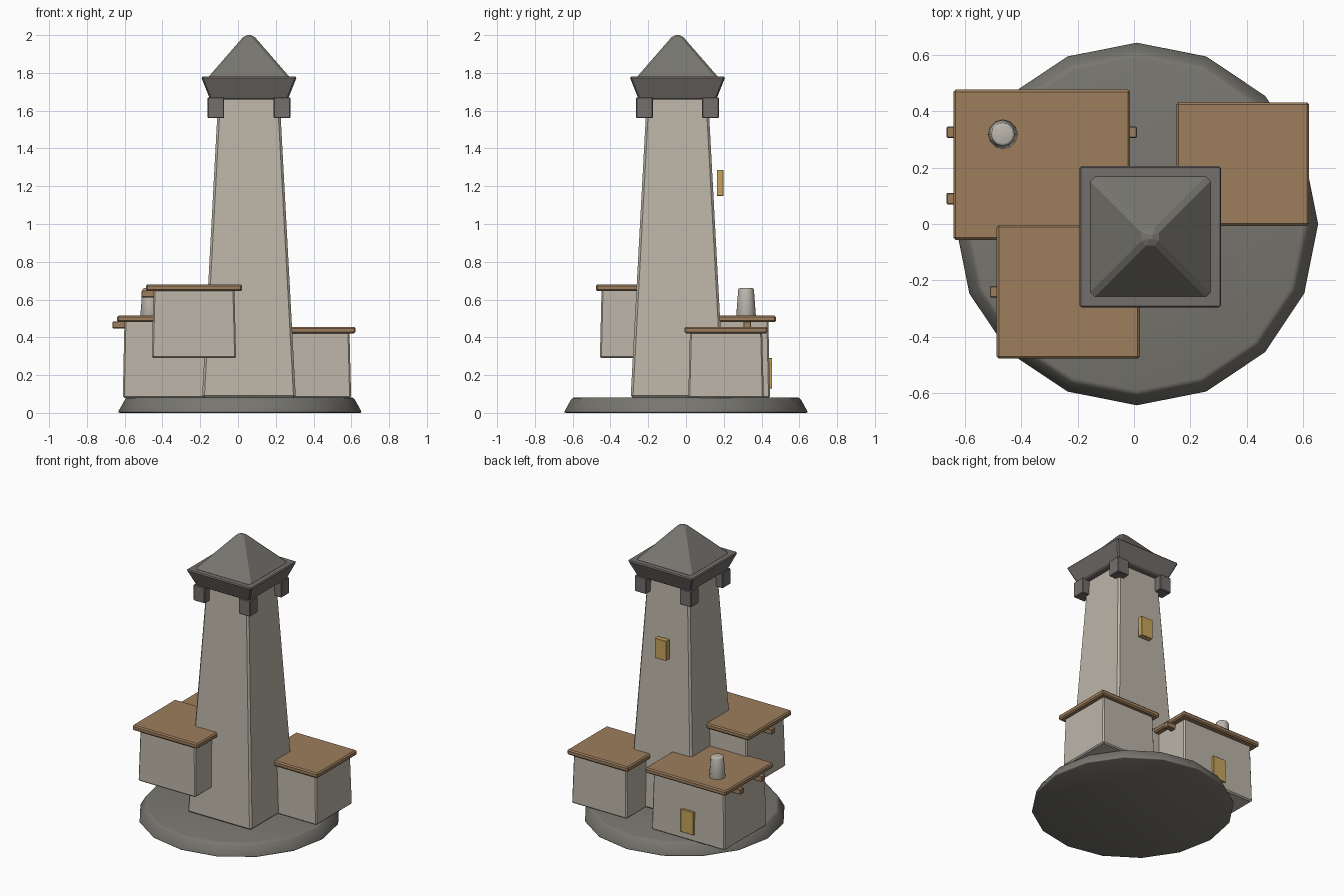
import bpy
import bmesh
import math

old = bpy.data.objects.get("Cube")
if old:
    bpy.data.objects.remove(old, do_unlink=True)


def material(name, colour):
    m = bpy.data.materials.new(name)
    m.use_nodes = True
    m.diffuse_color = (*colour, 1)
    m.node_tree.nodes["Principled BSDF"].inputs["Base Color"].default_value = (*colour, 1)
    return m


PLASTER = material("pale plaster", (0.50, 0.46, 0.39))
STONE = material("dark stone", (0.17, 0.157, 0.148))
SLATE = material("grey slate", (0.19, 0.182, 0.16))
WOOD = material("brown wood", (0.34, 0.21, 0.11))
CLAY = material("pale chimney clay", (0.50, 0.47, 0.42))
GOLD = material("golden wood", (0.57, 0.38, 0.11))


def finish(name, bm, mat, bevel, segments=1):
    """Turn a bmesh into an object with softened edges."""
    bmesh.ops.recalc_face_normals(bm, faces=bm.faces)
    mesh = bpy.data.meshes.new(name)
    bm.to_mesh(mesh)
    bm.free()
    mesh.materials.append(mat)
    ob = bpy.data.objects.new(name, mesh)
    bpy.context.scene.collection.objects.link(ob)
    if bevel:
        mod = ob.modifiers.new("soft edges", "BEVEL")
        mod.width = bevel
        mod.segments = segments
        mod.limit_method = "ANGLE"
        mod.angle_limit = math.radians(40)
    return ob


def block(name, centre, z0, z1, low, high, mat, bevel=0.008):
    """Four-sided block; low and high are half sizes (x, y) at z0 and z1."""
    bm = bmesh.new()
    bmesh.ops.create_cube(bm, size=2)
    for v in bm.verts:
        half, z = (high, z1) if v.co.z > 0 else (low, z0)
        v.co = (centre[0] + v.co.x * half[0], centre[1] + v.co.y * half[1], z)
    return finish(name, bm, mat, bevel)


def drum(name, centre, z0, z1, r0, r1, sides, mat, bevel):
    """Tapered round part, smooth shaded."""
    bm = bmesh.new()
    bmesh.ops.create_cone(bm, cap_ends=True, segments=sides, radius1=r0, radius2=r1, depth=z1 - z0)
    bmesh.ops.translate(bm, verts=bm.verts, vec=(*centre, (z0 + z1) / 2))
    for f in bm.faces:
        f.smooth = True
    return finish(name, bm, mat, bevel, 2)


# Ground plinth
drum("plinth", (0.01, 0), 0, 0.082, 0.648, 0.602, 16, SLATE, 0.012)

# Tower shaft, crown, corner brackets and pointed roof
tower = (0.058, -0.045)
block("tower_shaft", tower, 0.08, 1.68, (0.248, 0.248), (0.162, 0.162), PLASTER, 0.012)
block("tower_crown", tower, 1.66, 1.78, (0.206, 0.206), (0.254, 0.254), STONE)
for sx in (-1, 1):
    for sy in (-1, 1):
        spot = (tower[0] + sx * 0.175, tower[1] + sy * 0.175)
        block("crown_bracket", spot, 1.56, 1.67, (0.044, 0.044), (0.044, 0.044), STONE, 0.004)
block("tower_roof", tower, 1.77, 2.0, (0.222, 0.222), (0.022, 0.022), SLATE, 0.014)

# Houses: wall block with an overhanging slab roof
houses = {
    "front": ((-0.233, -0.24), 0.29, 0.645, (0.223, 0.216), (0.254, 0.237)),
    "back": ((-0.327, 0.21), 0.08, 0.48, (0.283, 0.235), (0.313, 0.266)),
    "side": ((0.385, 0.212), 0.08, 0.42, (0.214, 0.2), (0.236, 0.219)),
}
for name, (centre, z0, z1, wall, eave) in houses.items():
    top = (wall[0] - 0.009, wall[1] - 0.009)
    block(name + "_house_walls", centre, z0, z1 + 0.01, wall, top, PLASTER)
    block(name + "_house_roof", centre, z1, z1 + 0.036, eave, eave, WOOD)

# Roof beams poking out under the eaves
for centre, z in (((-0.327, 0.325), 0.448), ((-0.327, 0.09), 0.448), ((-0.233, -0.24), 0.612)):
    reach = (0.337 if z < 0.5 else 0.278, 0.02)
    block("roof_beam", centre, z, z + 0.036, reach, reach, WOOD, 0.003)

# Chimney on the back house
drum("chimney", (-0.465, 0.318), 0.5, 0.66, 0.053, 0.041, 12, CLAY, 0.008)

# Door and tower window on the back
block("back_door", (-0.327, 0.442), 0.13, 0.29, (0.05, 0.014), (0.05, 0.014), GOLD, 0.002)
block("tower_window", (0.058, 0.181), 1.148, 1.287, (0.045, 0.018), (0.045, 0.018), GOLD, 0.002)
